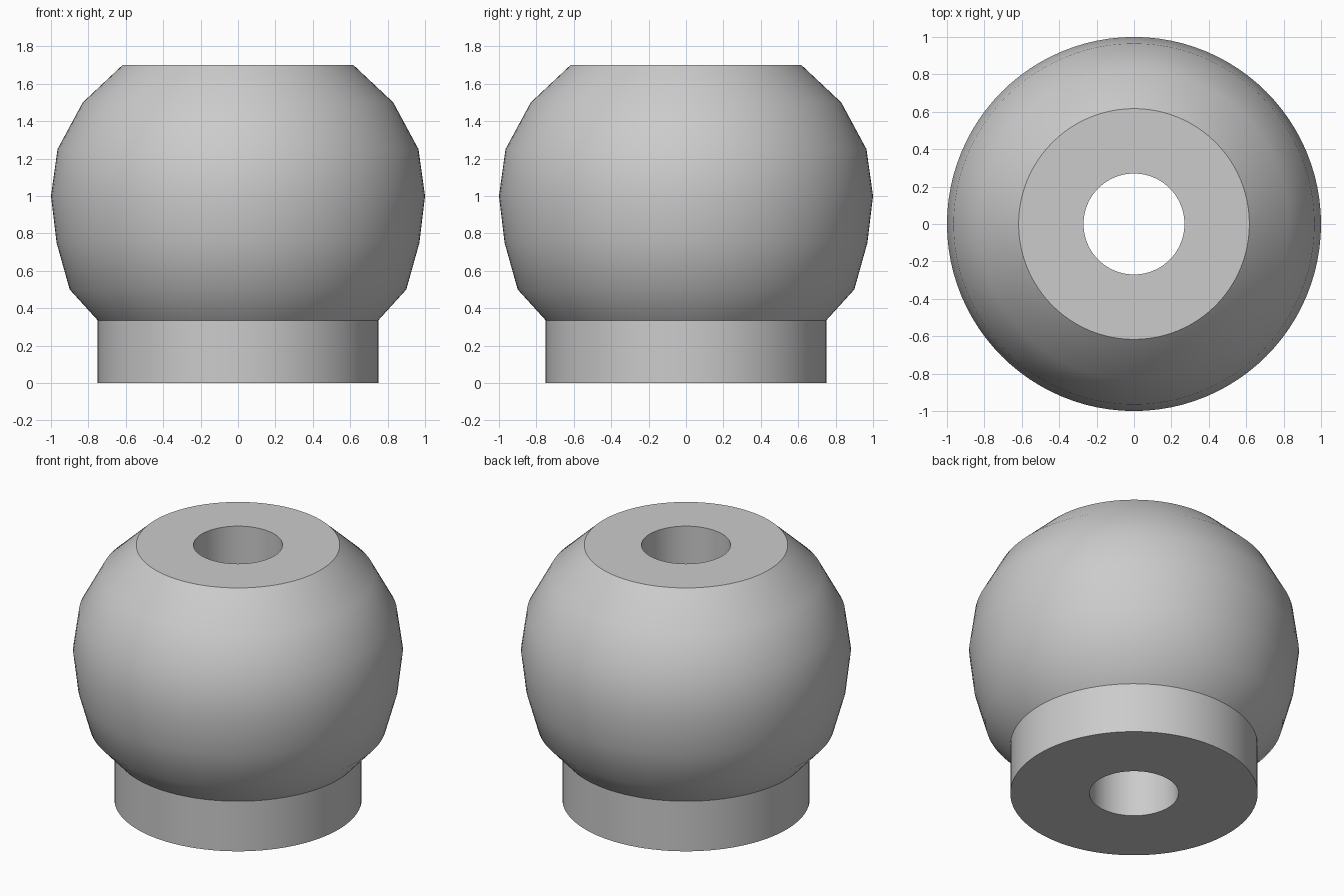
import bpy, bmesh, math

cube = bpy.data.objects.get("Cube")
if cube:
    bpy.data.objects.remove(cube, do_unlink=True)

SIDES = 96

# One grey material
grey = bpy.data.materials.new("plain_grey")
grey.use_nodes = True
colour = (0.6, 0.6, 0.6, 1)
grey.diffuse_color = colour
grey.node_tree.nodes["Principled BSDF"].inputs["Base Color"].default_value = colour


def lathe(name, profile):
    """Spin a closed (radius, height) profile around z."""
    bm = bmesh.new()
    verts = [bm.verts.new((r, 0, z)) for r, z in profile]
    edges = [bm.edges.new((a, b)) for a, b in zip(verts, verts[1:] + verts[:1])]
    bmesh.ops.spin(bm, geom=verts + edges, cent=(0, 0, 0), axis=(0, 0, 1),
                   angle=math.tau, steps=SIDES, use_merge=True)
    bmesh.ops.remove_doubles(bm, verts=bm.verts, dist=1e-4)
    bmesh.ops.recalc_face_normals(bm, faces=bm.faces)
    mesh = bpy.data.meshes.new(name)
    bm.to_mesh(mesh)
    bm.free()
    mesh.materials.append(grey)
    obj = bpy.data.objects.new(name, mesh)
    bpy.context.collection.objects.link(obj)
    bpy.ops.object.select_all(action="DESELECT")
    obj.select_set(True)
    bpy.context.view_layer.objects.active = obj
    bpy.ops.object.shade_smooth_by_angle(angle=math.radians(35))
    return obj


# Ball knob with a collar below and a bore right through
bore, collar = 0.27, 0.75
lathe("ball_knob", [
    (bore, 0), (collar, 0), (collar, 0.335),              # collar
    (0.90, 0.50), (0.97, 0.75), (1.0, 1.0),               # lower ball
    (0.965, 1.25), (0.83, 1.50), (0.617, 1.70),           # upper ball
    (bore, 1.70),                                         # flat top
])
